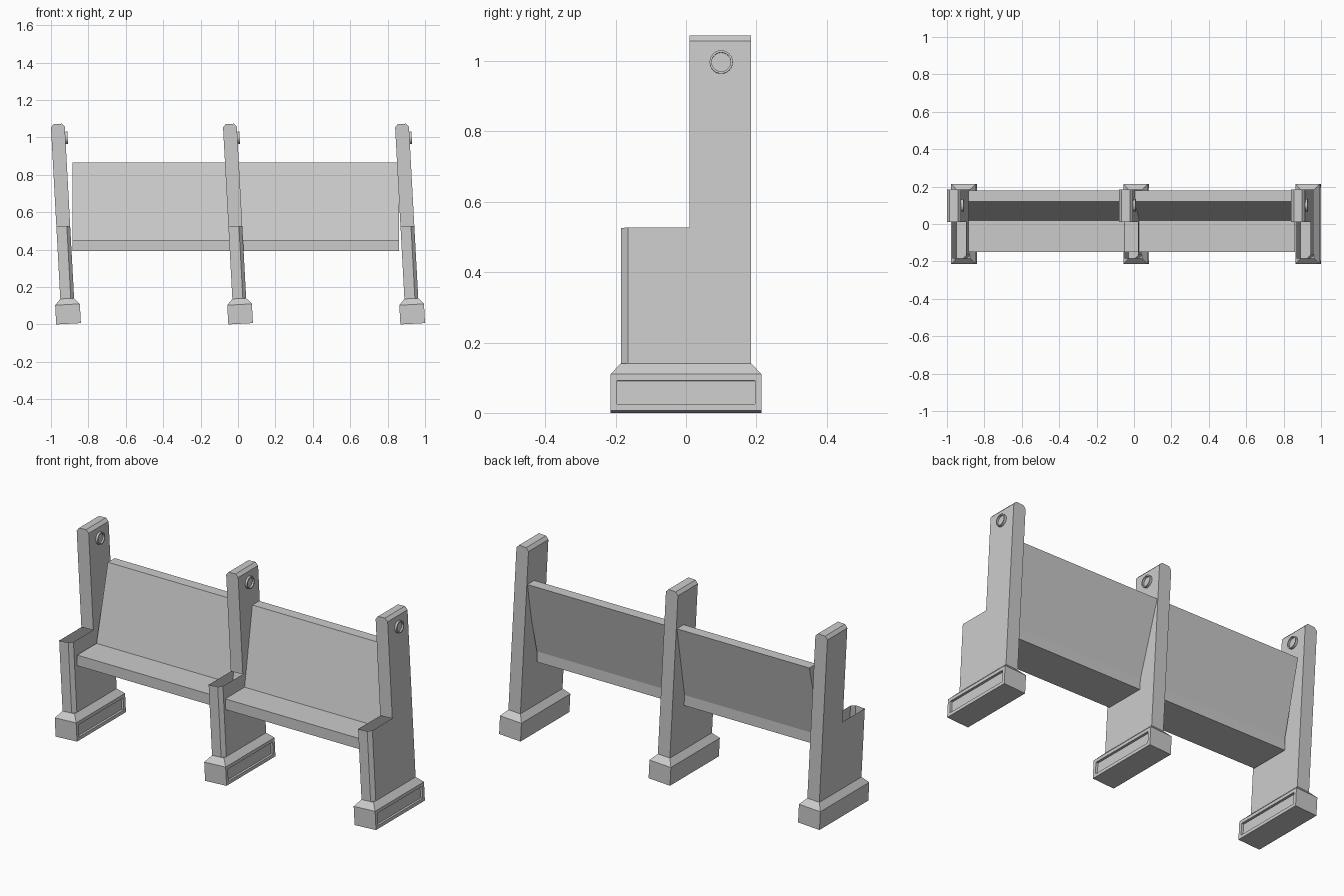
import bpy, bmesh, math
from mathutils import Vector, Matrix

if "Cube" in bpy.data.objects:
    bpy.data.objects.remove(bpy.data.objects["Cube"])

TILT = Matrix.Rotation(math.radians(-3.1), 4, 'Y')


def loft(name, rings, matrix=Matrix(), cap_start=True, cap_end=True):
    """Join equal-sized point rings with quads and optional end caps."""
    bm = bmesh.new()
    vs = [[bm.verts.new(p) for p in ring] for ring in rings]
    n = len(vs[0])
    for a, b in zip(vs, vs[1:]):
        for i in range(n):
            j = (i + 1) % n
            bm.faces.new((a[i], a[j], b[j], b[i]))
    if cap_start:
        bm.faces.new(vs[0][::-1])
    if cap_end:
        bm.faces.new(vs[-1])
    bmesh.ops.recalc_face_normals(bm, faces=bm.faces)
    mesh = bpy.data.meshes.new(name)
    bm.to_mesh(mesh)
    bm.free()
    ob = bpy.data.objects.new(name, mesh)
    bpy.context.collection.objects.link(ob)
    ob.matrix_world = matrix
    return ob


def rect(hx, hy, z):
    return [(-hx, -hy, z), (hx, -hy, z), (hx, hy, z), (-hx, hy, z)]


def add_end(tag, x):
    m = Matrix.Translation((x, 0, 0.0036)) @ TILT

    # plinth with tapered top and a recessed panel on its +x side
    foot = loft(tag + "_foot", [rect(0.066, 0.215, 0), rect(0.066, 0.215, 0.103),
                                rect(0.037, 0.185, 0.135)], m)
    bm = bmesh.new()
    bm.from_mesh(foot.data)
    side = max(bm.faces, key=lambda f: f.normal.x)
    bmesh.ops.inset_region(bm, faces=[side], thickness=0.026)
    bmesh.ops.inset_region(bm, faces=[side], thickness=0.001, depth=-0.012)
    bm.to_mesh(foot.data)
    bm.free()

    # hollow lower panel with one chamfered front edge, open at the arm top
    plan = [(-0.037, -0.185), (0.019, -0.185), (0.037, -0.165),
            (0.037, 0.185), (-0.037, 0.185)]
    loft(tag + "_arm_panel", [[(px, py, z) for px, py in plan] for z in (0.135, 0.522)],
         m, False, False)

    # tall post with chamfered top
    prof = [(-0.037, 0.522), (0.037, 0.522), (0.037, 1.053), (0.022, 1.07),
            (-0.022, 1.07), (-0.037, 1.053)]
    loft(tag + "_post", [[(px, y, pz) for px, pz in prof] for y in (0.01, 0.185)], m)

    # round collar with a recessed face
    rings = [[(px, 0.1 + r * math.cos(t), 0.993 + r * math.sin(t))
              for t in (2 * math.pi * k / 24 for k in range(24))]
             for px, r in ((0.036, 0.033), (0.049, 0.033), (0.049, 0.027), (0.039, 0.027))]
    loft(tag + "_collar", rings, m, False, True)


for tag, x in (("left", -0.906), ("middle", 0.014), ("right", 0.934)):
    add_end(tag, x)

# seat and reclined back in one continuous section
section = [(-0.15, 0.393), (0.08, 0.393), (0.08, 0.452), (0.18, 0.865),
           (0.12, 0.865), (0.02, 0.452), (-0.15, 0.452)]
loft("seat_and_back", [[(x, y, z) for y, z in section] for x in (-0.885, 0.862)])
